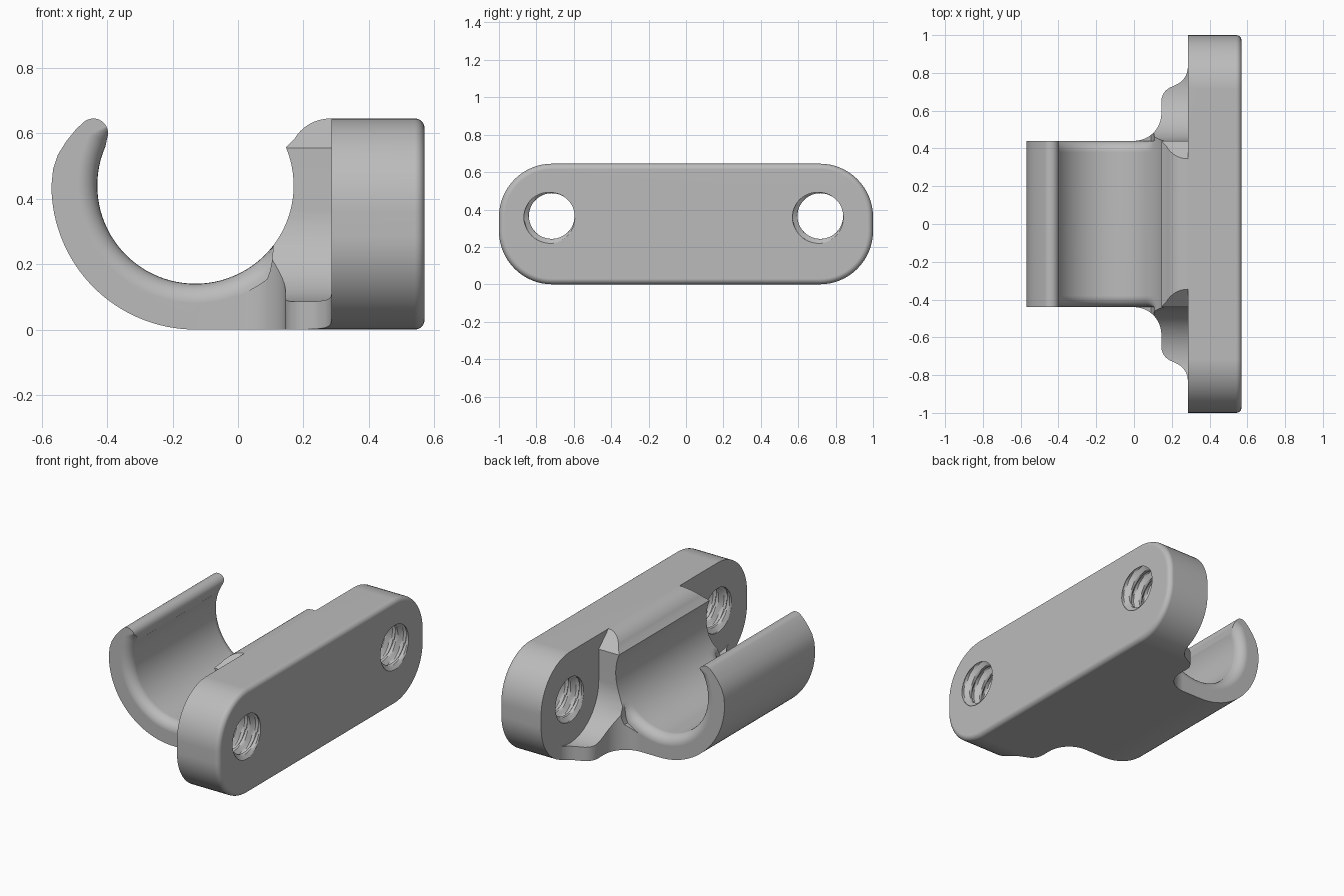
import bpy, bmesh, math
from math import cos, sin, pi, radians, sqrt

cube = bpy.data.objects.get("Cube")
if cube:
    bpy.data.objects.remove(cube, do_unlink=True)

grey = bpy.data.materials.new("plain grey")
grey.use_nodes = True
grey.diffuse_color = (0.5, 0.5, 0.5, 1)
grey.node_tree.nodes["Principled BSDF"].inputs["Base Color"].default_value = (0.5, 0.5, 0.5, 1)

# order in which (u, v, along) map to x, y, z for each extrusion axis
PLACE = {"x": lambda u, v, w: (w, u, v),
         "y": lambda u, v, w: (u, w, v),
         "z": lambda u, v, w: (u, v, w)}


def loft(name, rings, axis):
    """Solid through a list of (points, position) rings along an axis."""
    bm = bmesh.new()
    rows = [[bm.verts.new(PLACE[axis](u, v, w)) for u, v in pts] for pts, w in rings]
    n = len(rows[0])
    for a, b in zip(rows, rows[1:]):
        for i in range(n):
            j = (i + 1) % n
            bm.faces.new((a[i], a[j], b[j], b[i]))
    bm.faces.new(rows[0][::-1])
    bm.faces.new(rows[-1])
    bmesh.ops.recalc_face_normals(bm, faces=bm.faces)
    mesh = bpy.data.meshes.new(name)
    bm.to_mesh(mesh)
    bm.free()
    mesh.materials.append(grey)
    ob = bpy.data.objects.new(name, mesh)
    bpy.context.collection.objects.link(ob)
    return ob


def prism(name, pts, axis, a, b):
    return loft(name, [(pts, a), (pts, b)], axis)


def tube(name, centre, stations, radius, axis, segs):
    """Round solid whose radius depends on angle and position."""
    rings = []
    for w in stations:
        ring = []
        for i in range(segs):
            t = 2 * pi * i / segs
            r = radius(t, w)
            ring.append((centre[0] + r * cos(t), centre[1] + r * sin(t)))
        rings.append((ring, w))
    return loft(name, rings, axis)


def arc(cx, cy, r, start, end, n):
    return [(cx + r * cos(radians(start + (end - start) * i / n)),
             cy + r * sin(radians(start + (end - start) * i / n))) for i in range(n + 1)]


def combine(ob, other, operation):
    """Apply a boolean and discard the second solid."""
    mod = ob.modifiers.new("cut", "BOOLEAN")
    mod.operation, mod.solver, mod.object = operation, "EXACT", other
    bpy.context.view_layer.update()
    graph = bpy.context.evaluated_depsgraph_get()
    mesh = bpy.data.meshes.new_from_object(ob.evaluated_get(graph))
    ob.modifiers.clear()
    ob.data = mesh
    bpy.data.objects.remove(other, do_unlink=True)


def finish(ob):
    bpy.ops.object.select_all(action="DESELECT")
    ob.select_set(True)
    bpy.context.view_layer.objects.active = ob
    bpy.ops.object.shade_smooth_by_angle(angle=radians(32))
    mod = ob.modifiers.new("even shading", "WEIGHTED_NORMAL")
    mod.keep_sharp = True


HEIGHT, WALL, FRONT = 0.645, 0.285, 0.57
HOLE_Y, HOLE_Z = 0.718, 0.365


def plate_outline(inset=0.0):
    r = 0.285
    pts = []
    for sy, sz, start in ((1, 1, 0), (-1, 1, 90), (-1, -1, 180), (1, -1, 270)):
        cz = HEIGHT - r if sz > 0 else r
        pts += arc(sy * (1 - r), cz, r - inset, start, start + 90, 16)
    return pts


# mounting plate with a rounded outer rim
R = 0.03
rim = [(plate_outline(R * (1 - cos(a))), FRONT - R + R * sin(a))
       for a in [i * pi / 12 for i in range(7)]]
plate = loft("mounting_plate", [(plate_outline(), WALL)] + rim, "x")

# threaded screw holes
PITCH = 0.075


def thread(t, w):
    f = (w / PITCH - t / (2 * pi)) % 1
    return 0.122 + 0.028 * min(1, max(0, 2 * abs(2 * f - 1) - 0.5))


for s in (-1, 1):
    steps = [0.245 + PITCH / 8 * i for i in range(40)]
    combine(plate, tube("thread_cutter", (s * HOLE_Y, HOLE_Z), steps, thread, "x", 48), "DIFFERENCE")

# hook profile: round back, rounded tip, quarter-round top by the plate
CX, CZ, BORE, HALF = -0.13, 0.44, 0.30, 0.44
profile = arc(CX, CZ, 0.44, 270, 180, 32)
profile += [(-0.565, 0.49), (-0.55, 0.535), (-0.525, 0.575), (-0.495, 0.612)]
profile += arc(-0.442, 0.6, 0.045, 130, -20, 12)
profile += [(-0.405, 0.56), (-0.3, 0.5), (0, 0.5), (0.145, 0.555)]
profile += arc(0.283, 0.515, 0.13, 150, 90, 8) + [(WALL, HEIGHT), (WALL, 0)]
hook = prism("hook", profile, "y", -HALF, HALF)

for s in (-1, 1):
    # flared gusset, trimmed to the plate outline
    plan = [(0, 0.40)] + arc(0, 0.585, 0.145, -90, 0, 12)
    plan += arc(0.225, 0.65, 0.08, 180, 115, 6)
    plan += arc(0.185, 0.83, 0.10, -65, 0, 8) + [(WALL, 0.40)]
    wing = prism("gusset", [(x, s * y) for x, y in plan], "z", -0.05, 0.5)
    combine(wing, prism("trim", plate_outline(), "x", -0.1, 0.4), "INTERSECT")
    combine(hook, wing, "UNION")

for s in (-1, 1):
    # screw clearance slot, leaning inward at the top
    slot = arc(0.72, 0.365, 0.28, 180, 360, 32)
    slot += [(1.0, 0.75), (0.235, 0.75), (0.44, 0.555)]
    combine(hook, prism("slot_cutter", [(s * y, z) for y, z in slot], "x", -0.02, 0.4), "DIFFERENCE")

# bore of the hook, with softened mouth edges along the free arm
SOFT = 0.06


def bore(t, w):
    deg = math.degrees(t)
    fade = max(0, min(1, (deg - 140) / 14, (322 - deg) / 14))
    d = min(1, max(0, (abs(w) - HALF + SOFT) / SOFT))
    return BORE + SOFT * fade * (1 - sqrt(1 - d * d))


half = [HALF - SOFT + SOFT * sin(i * pi / 14) for i in range(8)] + [0.5]
stations = [-w for w in reversed(half)] + half
combine(hook, tube("bore_cutter", (CX, CZ), stations, bore, "y", 96), "DIFFERENCE")

finish(plate)
finish(hook)
